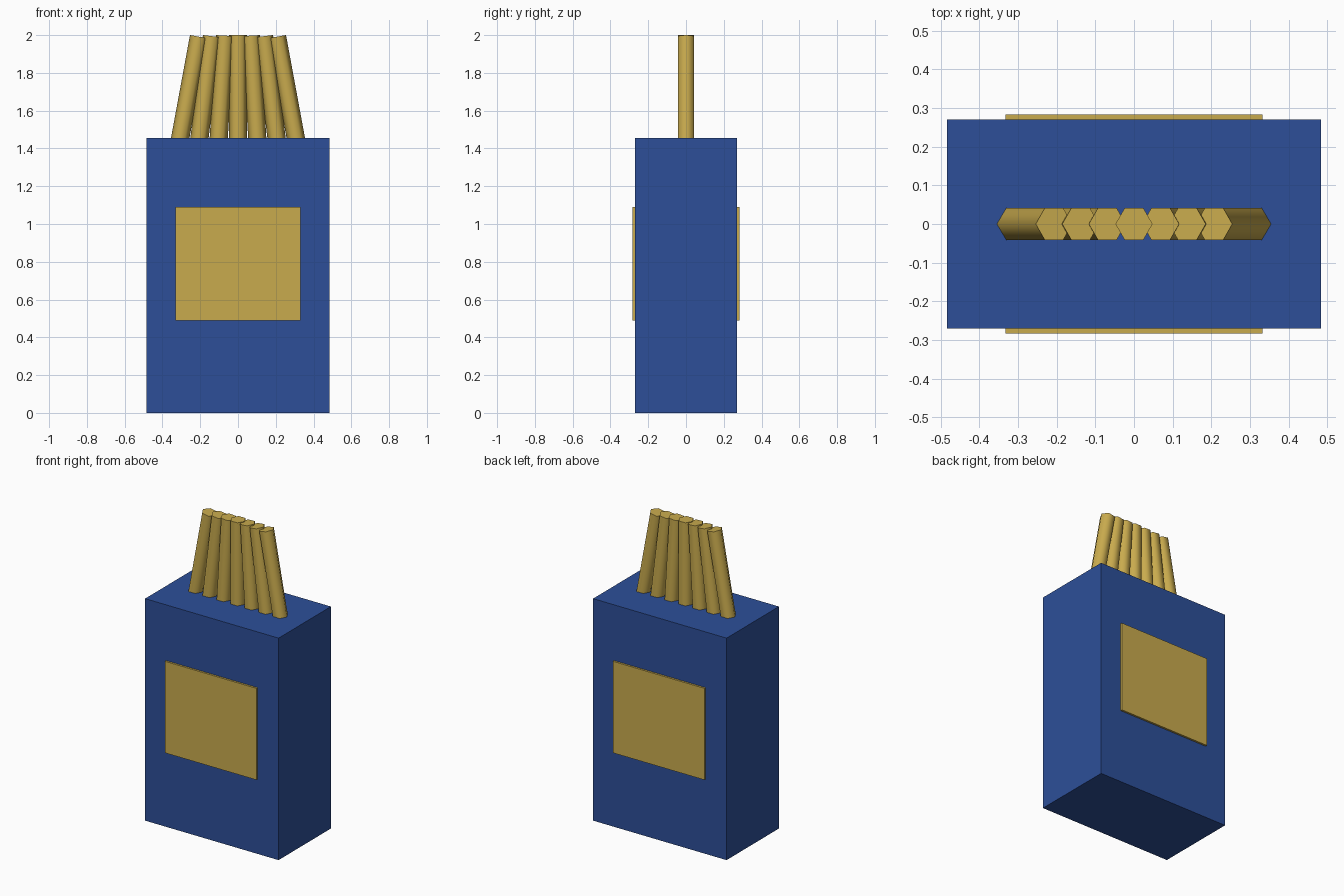
import bpy
from math import radians
from mathutils import Vector

if "Cube" in bpy.data.objects:
    bpy.data.objects.remove(bpy.data.objects["Cube"], do_unlink=True)


def make_material(name, rgb):
    mat = bpy.data.materials.new(name)
    mat.use_nodes = True
    mat.diffuse_color = (*rgb, 1)
    mat.node_tree.nodes["Principled BSDF"].inputs["Base Color"].default_value = (*rgb, 1)
    return mat


def add_block(name, centre, size, mat):
    bpy.ops.mesh.primitive_cube_add(size=1, location=centre)
    block = bpy.context.object
    block.name = name
    block.scale = size
    bpy.ops.object.transform_apply(location=False, rotation=False, scale=True)
    block.data.materials.append(mat)


def add_stick(name, bottom, top, mat):
    # Six-sided rod, rounded by shading, with caps square to its axis
    axis = top - bottom
    bpy.ops.mesh.primitive_cylinder_add(vertices=6, radius=STICK_RADIUS, depth=axis.length,
                                        location=(bottom + top) / 2)
    stick = bpy.context.object
    stick.name = name
    # Put two corners on the x axis, then lean the rod sideways
    stick.rotation_euler.z = radians(30)
    bpy.ops.object.transform_apply(location=False, rotation=True, scale=False)
    stick.rotation_euler.y = Vector((0, 0, 1)).rotation_difference(axis).to_euler().y
    bpy.ops.object.shade_smooth_by_angle(angle=radians(70))
    stick.data.materials.append(mat)


blue = make_material("carton blue", (0.026, 0.078, 0.318))
gold = make_material("golden yellow", (0.584, 0.407, 0.076))

WIDTH, DEPTH, HEIGHT = 0.968, 0.542, 1.455
PANEL_THICKNESS = 0.013
STICK_RADIUS = 0.048

# Carton
add_block("carton", (0, 0, HEIGHT / 2), (WIDTH, DEPTH, HEIGHT), blue)

# Raised label panels on the two broad sides
for name, side in (("front_panel", -1), ("back_panel", 1)):
    add_block(name, (0, side * (DEPTH + PANEL_THICKNESS) / 2, 0.79),
              (0.664, PANEL_THICKNESS, 0.6), gold)

# Row of sticks leaning in towards the middle
for i in range(-3, 4):
    top = Vector((0.069 * i, 0, 2.0 - 0.0028 * abs(i)))
    rim = Vector((0.102 * i, 0, HEIGHT))
    bottom = rim + (rim - top) * 0.08
    add_stick(f"stick_{i + 4}", bottom, top, gold)
